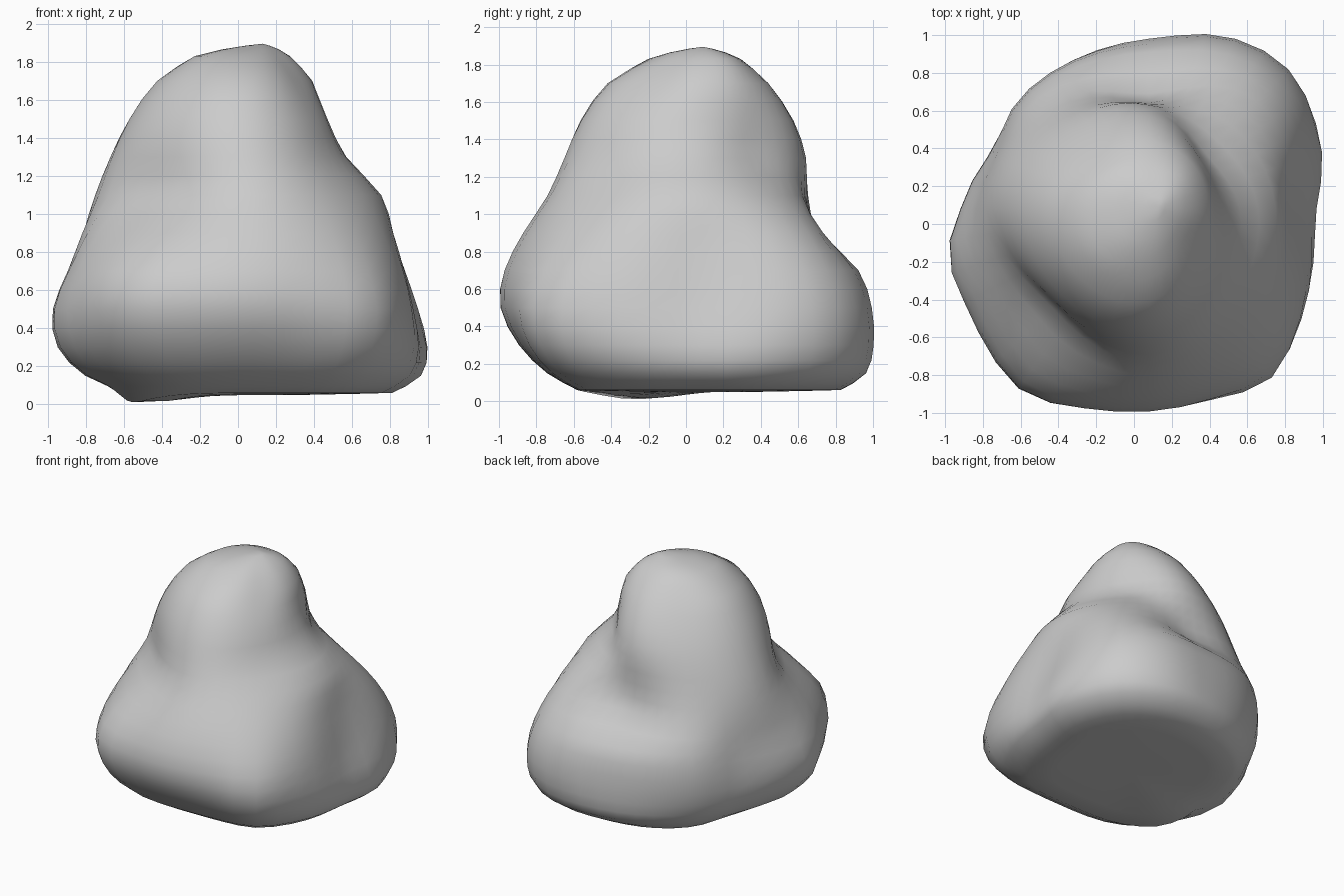
import bpy
import math

if "Cube" in bpy.data.objects:
    bpy.data.objects.remove(bpy.data.objects["Cube"], do_unlink=True)

CENTRE = (0.08, 0.08)
SEGMENTS = 40
STEPS = 2

# Heights shared by the eight side profiles
HEIGHTS = [.06, .15, .3, .5, .7, .9, 1.1, 1.3, 1.5, 1.7, 1.83]

# Reach of the rock from its axis, one profile for each compass direction
PROFILES = {
    "left": [.7, .85, .88, .83, .78, .73, .67, .48, .38, .31, .19],
    "back_left": [.82, .98, 1.04, 1.03, .95, .81, .62, .42, .38, .33, .22],
    "back": [.74, .87, .9, .89, .83, .61, .56, .55, .49, .36, .21],
    "back_right": [.72, .82, .88, .9, .87, .78, .7, .63, .53, .39, .25],
    "right": [.64, .84, .96, .98, .93, .89, .83, .75, .65, .5, .3],
    "front_right": [.74, .93, 1.07, 1.13, 1.08, .92, .73, .7, .65, .52, .34],
    "front": [.66, .82, .97, 1.07, 1.05, .95, .82, .73, .64, .49, .26],
    "front_left": [.74, .9, 1.0, 1.02, .97, .87, .73, .57, .48, .33, .19],
}

# Blunt corners and flats: heading in degrees, height, amount
CORNERS = [(-55, .42, .07), (-167, .4, .07), (-124, .6, .05),
           (158, .5, -.05), (70, .4, .01), (14, .2, .03)]


def spline(a, b, c, d, t):
    """Smooth value between b and c."""
    return b + .5 * t * (c - a + t * (2*a - 5*b + 4*c - d + t * (3*(b - c) + d - a)))


def along(values, s):
    """Sample an open list smoothly."""
    last = len(values) - 1
    i = min(int(s), last - 1)
    pick = [values[max(0, min(last, i + k))] for k in (-1, 0, 1, 2)]
    return spline(*pick, s - i)


def around(values, s):
    """Sample a closed list smoothly."""
    i = int(s)
    return spline(*[values[(i + k) % len(values)] for k in (-1, 0, 1, 2)], s - i)


def corner_push(angle, z):
    """Extra reach from the blunt corners."""
    total = 0
    for heading, height, amount in CORNERS:
        turn = math.remainder(angle - math.radians(heading), math.tau)
        total += amount * math.exp(-(turn / .2)**2 - ((z - height) / .35)**2)
    return total


def sag(x, y):
    """Drop of the underside toward its lowest knob."""
    return .05 * math.exp(-((x + .52)**2 + (y + .25)**2) / .08)


# Rings of the rock body
verts, faces = [], []
rings = (len(HEIGHTS) - 1) * STEPS + 1
for r in range(rings):
    s = r / STEPS
    reach = [along(p, s) for p in PROFILES.values()]
    z = along(HEIGHTS, s)
    for k in range(SEGMENTS):
        angle = math.tau * k / SEGMENTS
        radius = around(reach, k * len(reach) / SEGMENTS) + corner_push(angle, z)
        x = CENTRE[0] + radius * math.cos(angle)
        y = CENTRE[1] + radius * math.sin(angle)
        drop = sag(x, y) if r == 0 else 0
        verts.append((x, y, z - drop))
for r in range(rings - 1):
    for k in range(SEGMENTS):
        n = (k + 1) % SEGMENTS
        a, b = r * SEGMENTS, (r + 1) * SEGMENTS
        faces.append((a + k, a + n, b + n, b + k))


def cap(start, levels, tip, flip):
    """Close a ring with shrinking rings that drift to a tip point."""
    base = verts[start:start + SEGMENTS]
    for scale, height in levels:
        first = len(verts)
        for x, y, z in base:
            px = tip[0] + (x - tip[0]) * scale
            py = tip[1] + (y - tip[1]) * scale
            verts.append((px, py, height - (sag(px, py) if flip else 0)))
        for k in range(SEGMENTS):
            n = (k + 1) % SEGMENTS
            f = (start + k, start + n, first + n, first + k)
            faces.append(f[::-1] if flip else f)
        start = first
    verts.append(tip)
    for k in range(SEGMENTS):
        f = (start + k, start + (k + 1) % SEGMENTS, len(verts) - 1)
        faces.append(f[::-1] if flip else f)


# Underside and crown
cap(0, [(.75, .055), (.4, .05)], (.08, .08, .05), True)
cap((rings - 1) * SEGMENTS, [(.6, 1.865), (.25, 1.885)], (.13, .09, 1.895), False)

mesh = bpy.data.meshes.new("rock")
mesh.from_pydata(verts, [], faces)
mesh.update()
rock = bpy.data.objects.new("rock", mesh)
bpy.context.collection.objects.link(rock)

# Plain stone colour
stone = bpy.data.materials.new("stone_grey")
stone.use_nodes = True
colour = (.6, .6, .6, 1)
stone.diffuse_color = colour
stone.node_tree.nodes["Principled BSDF"].inputs["Base Color"].default_value = colour
mesh.materials.append(stone)

bpy.ops.object.select_all(action="DESELECT")
rock.select_set(True)
bpy.context.view_layer.objects.active = rock
bpy.ops.object.shade_smooth()
